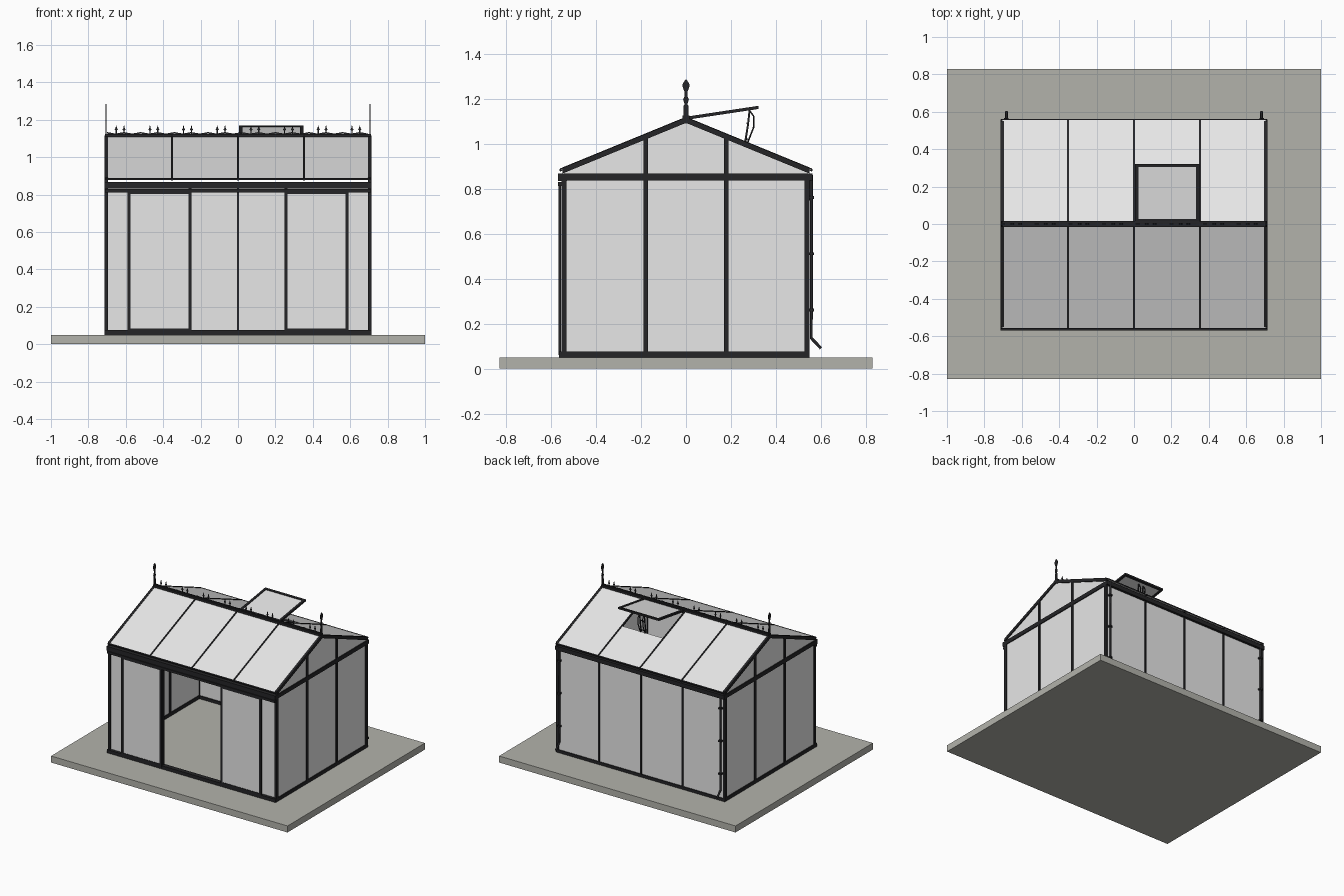
import bpy
from math import cos, sin, pi

if "Cube" in bpy.data.objects:
    bpy.data.objects.remove(bpy.data.objects["Cube"])


def material(name, rgb):
    m = bpy.data.materials.new(name)
    m.use_nodes = True
    m.diffuse_color = (*rgb, 1)
    bsdf = m.node_tree.nodes["Principled BSDF"]
    bsdf.inputs["Base Color"].default_value = (*rgb, 1)
    bsdf.inputs["Roughness"].default_value = 0.7
    return m


GLASS = material("pale glass", (0.8, 0.8, 0.8))
FRAME = material("black metal", (0.018, 0.018, 0.02))
STONE = material("grey concrete", (0.45, 0.45, 0.41))


def extrude(name, outline, axis, a, b, mat):
    """Extrude a flat outline along x (outline in y, z) or y (outline in x, z)."""
    place = (lambda p, d: (d, *p)) if axis == "x" else (lambda p, d: (p[0], d, p[1]))
    n = len(outline)
    verts = [place(p, d) for d in (a, b) for p in outline]
    faces = [tuple(range(n)), tuple(range(2 * n - 1, n - 1, -1))]
    faces += [(i, i + n, (i + 1) % n + n, (i + 1) % n) for i in range(n)]
    mesh = bpy.data.meshes.new(name)
    mesh.from_pydata(verts, [], faces)
    mesh.materials.append(mat)
    ob = bpy.data.objects.new(name, mesh)
    bpy.context.collection.objects.link(ob)
    # Make all normals point outwards
    import bmesh
    bm = bmesh.new()
    bm.from_mesh(mesh)
    bmesh.ops.recalc_face_normals(bm, faces=bm.faces)
    bm.to_mesh(mesh)
    bm.free()
    return ob


def box(name, x, y, z, mat=FRAME):
    outline = [(y[0], z[0]), (y[1], z[0]), (y[1], z[1]), (y[0], z[1])]
    return extrude(name, outline, "x", x[0], x[1], mat)


def span(c, w):
    return (c - w / 2, c + w / 2)


def mirrored(half):
    return half + [(-u, v) for u, v in reversed(half)]


def tube(name, points, radius):
    curve = bpy.data.curves.new(name, "CURVE")
    curve.dimensions = "3D"
    curve.bevel_depth = radius
    curve.bevel_resolution = 1
    curve.use_fill_caps = True
    s = curve.splines.new("POLY")
    s.points.add(len(points) - 1)
    for p, co in zip(s.points, points):
        p.co = (*co, 1)
    curve.materials.append(FRAME)
    ob = bpy.data.objects.new(name, curve)
    bpy.context.collection.objects.link(ob)


HX, HY = 0.71, 0.55          # half size of the house
FLOOR, EAVE = 0.05, 0.867    # wall bottom and top
APEX, PITCH = 1.117, 0.41


def roof_z(y):
    return APEX - PITCH * abs(y)


def slope(name, x, y0, y1, drop, thick, mat):
    """Strip lying in the roof slope between two y values."""
    outline = [(y, roof_z(y) - drop) for y in (y0, y1)]
    outline += [(y, z - thick) for y, z in reversed(outline)]
    return extrude(name, outline, "x", x[0], x[1], mat)


# Slab
box("base_slab", (-1, 1), (-0.83, 0.83), (0, FLOOR), STONE)

# Corner posts and end walls
for s, side in ((1, "left"), (-1, "right")):
    wall = span(s * (HX - 0.005), 0.018)
    for y, end in ((-HY + 0.008, "front"), (HY - 0.012, "back")):
        box(f"{end}_{side}_post", wall, span(y, 0.022), (FLOOR, EAVE))
    box(f"{side}_bottom_rail", wall, (-HY, HY), (FLOOR, 0.076))
    box(f"{side}_top_rail", wall, (-0.565, 0.56), (0.836, EAVE))
    for y in (-0.18, 0.18):
        box(f"{side}_mullion", wall, span(y, 0.02), (FLOOR, roof_z(y) - 0.01))
    gable = [(-0.54, FLOOR), (0.54, FLOOR), (0.54, roof_z(0.54) - 0.02),
             (0, APEX - 0.02), (-0.54, roof_z(0.54) - 0.02)]
    extrude(f"{side}_end_glass", gable, "x", *span(s * (HX - 0.006), 0.006), GLASS)
    for e in (-1, 1):
        slope(f"{side}_rake_bar", wall, 0, e * HY, 0, 0.025, FRAME)

# Back wall
box("back_glass", (-HX + 0.01, HX - 0.01), span(0.54, 0.006), (FLOOR, 0.85), GLASS)
box("back_bottom_rail", (-HX, HX), (0.528, 0.55), (FLOOR, 0.072))
box("back_gutter", (-HX, HX), (0.528, 0.562), (0.836, EAVE))
for x in (-0.353, 0, 0.353):
    box("back_mullion", span(x, 0.012), (0.53, 0.55), (FLOOR, 0.85))

# Front wall with slid-open doors
box("front_sill", (-HX - 0.004, HX + 0.004), (-0.565, -0.53), (FLOOR, 0.075))
box("front_gutter", (-HX - 0.004, HX + 0.004), (-0.57, -0.53), (0.833, EAVE))
box("door_track", (-HX, HX), (-0.57, -0.545), (0.812, 0.829))
for s, side in ((1, "left"), (-1, "right")):
    def across(a, b):
        return tuple(sorted((s * a, s * b)))
    box(f"{side}_front_glass", across(0.26, 0.7), span(-0.54, 0.006), (FLOOR, 0.84), GLASS)
    box(f"{side}_jamb", span(s * 0.257, 0.016), (-0.55, -0.532), (FLOOR, 0.835))
    box(f"{side}_door_glass", across(0.255, 0.588), span(-0.561, 0.004), (0.07, 0.82), GLASS)
    for x in (0.257, 0.584):
        box(f"{side}_door_stile", span(s * x, 0.016), (-0.567, -0.556), (0.06, 0.82))
    for z in (0.078, 0.81):
        box(f"{side}_door_rail", across(0.25, 0.59), (-0.567, -0.556), span(z, 0.014))

# Roof panes, with a hole in the back slope under the vent
BAYS = (-HX + 0.004, -0.353, 0, 0.353, HX - 0.004)
for a, b in zip(BAYS, BAYS[1:]):
    slope("front_roof_glass", (a, b), 0, -0.558, 0.003, 0.006, GLASS)
    start = 0.27 if a == 0 else 0
    slope("back_roof_glass", (a, b), start, 0.558, 0.003, 0.006, GLASS)
for e in (-1, 1):
    for x in BAYS[1:-1]:
        slope("glazing_bar", span(x, 0.01), 0, e * 0.56, -0.002, 0.014, FRAME)
    slope("eave_trim", (-HX, HX), e * 0.555, e * 0.562, 0, 0.008, FRAME)
box("ridge_bar", (-HX, HX), (-0.015, 0.015), (1.095, 1.124))

# Open roof vent
def vent_piece(name, x, y0, y1, thick, mat):
    top = [(y, 1.114 + (y - 0.01) * 0.15 + thick / 2) for y in (y0, y1)]
    extrude(name, top + [(y, z - thick) for y, z in reversed(top)], "x", *x, mat)


vent_piece("vent_glass", (0.01, 0.345), 0.012, 0.315, 0.005, GLASS)
for x in (0.014, 0.34):
    vent_piece("vent_side_bar", span(x, 0.018), 0.01, 0.322, 0.014, FRAME)
for y in (0.018, 0.313):
    vent_piece("vent_cross_bar", (0.005, 0.349), y - 0.009, y + 0.009, 0.014, FRAME)
for x in (0.155, 0.195):
    tube("vent_arm", [(x, 0.262, 1.0), (x, 0.275, 1.08), (x, 0.283, 1.15)], 0.005)
    tube("vent_stay", [(x, 0.272, 1.0), (x, 0.3, 1.07), (x, 0.302, 1.12), (x, 0.28, 1.15)], 0.004)
for z in (1.02, 1.09):
    tube("vent_arm_link", [(0.155, 0.272, z), (0.195, 0.272, z)], 0.004)

# Ridge cresting: thin wavy strip with pairs of spear points
waves = [(-0.7 + i * 0.0225, 1.13 + 0.004 * cos(i * pi / 2)) for i in range(63)]
extrude("crest_strip", waves + [(x, z - 0.008) for x, z in reversed(waves)],
        "y", -0.002, 0.002, FRAME)
spear = mirrored([(0.003, 1.12), (0.003, 1.142), (0.009, 1.147), (0.004, 1.154), (0.001, 1.17)])
for i in range(8):
    for dx in (-0.021, 0.021):
        c = (i - 3.5) * 0.18 + dx
        extrude("crest_spear", [(c + u, v) for u, v in spear], "y", -0.002, 0.002, FRAME)

# Flat gable finials
finial = mirrored([(0.012, 1.09), (0.012, 1.165), (0.006, 1.175), (0.013, 1.195), (0.006, 1.212),
                   (0.006, 1.228), (0.016, 1.255), (0.015, 1.265), (0.003, 1.284)])
for s in (-1, 1):
    extrude("gable_finial", finial, "x", *span(s * (HX - 0.004), 0.005), FRAME)

# Rear downpipes with clips
for s in (-1, 1):
    x = s * 0.682
    tube("downpipe", [(x, 0.557, 0.86), (x, 0.557, 0.135), (x, 0.6, 0.09)], 0.008)
    for z in (0.26, 0.51, 0.76):
        box("pipe_clip", span(x, 0.024), (0.545, 0.568), span(z, 0.012))
